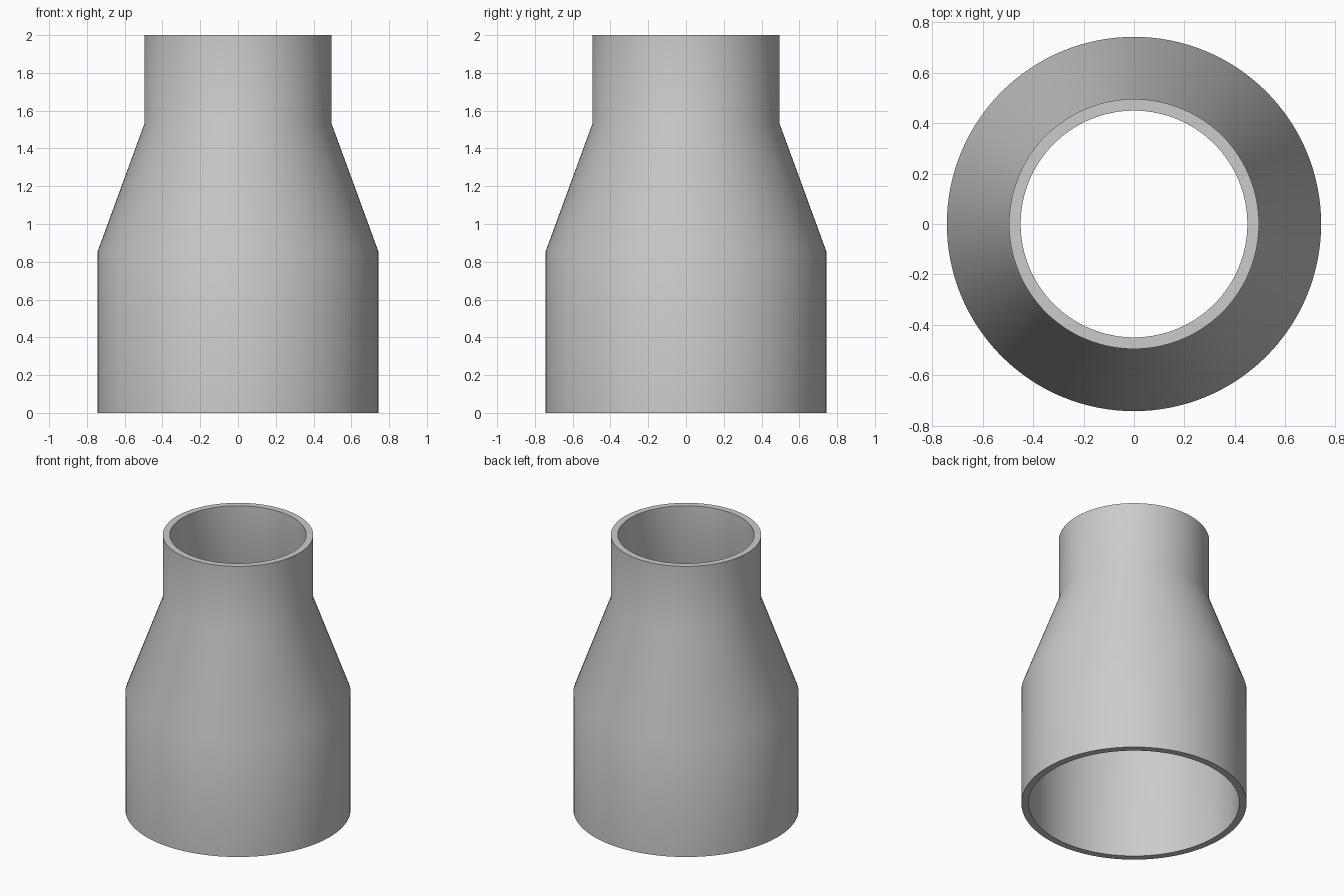
import bpy
import bmesh
import math

SIDES = 128

cube = bpy.data.objects.get("Cube")
if cube:
    bpy.data.objects.remove(cube, do_unlink=True)

# Plain grey material
grey = bpy.data.materials.new("plain_grey")
grey.use_nodes = True
colour = (0.6, 0.6, 0.6, 1)
grey.diffuse_color = colour
grey.node_tree.nodes["Principled BSDF"].inputs["Base Color"].default_value = colour

# Closed wall section (radius, height): up the outside, down the bore
outer = [(0.743, 0), (0.743, 0.855), (0.496, 1.53), (0.496, 2)]
bore = [(0.45, 2), (0.45, 1.53), (0.695, 0.855), (0.695, 0)]
section = outer + bore

# Revolve the section into a hollow reducer
bm = bmesh.new()
rings = []
for radius, height in section:
    ring = []
    for i in range(SIDES):
        a = math.tau * i / SIDES
        ring.append(bm.verts.new((radius * math.cos(a), radius * math.sin(a), height)))
    rings.append(ring)
for k, low in enumerate(rings):
    high = rings[(k + 1) % len(rings)]
    for i in range(SIDES):
        j = (i + 1) % SIDES
        bm.faces.new((low[i], low[j], high[j], high[i]))
bmesh.ops.recalc_face_normals(bm, faces=bm.faces)

mesh = bpy.data.meshes.new("pipe_reducer")
bm.to_mesh(mesh)
bm.free()
mesh.materials.append(grey)
reducer = bpy.data.objects.new("pipe_reducer", mesh)
bpy.context.collection.objects.link(reducer)

# Smooth walls, crisp end rims
bpy.ops.object.select_all(action="DESELECT")
reducer.select_set(True)
bpy.context.view_layer.objects.active = reducer
bpy.ops.object.shade_smooth_by_angle(angle=math.radians(30))
